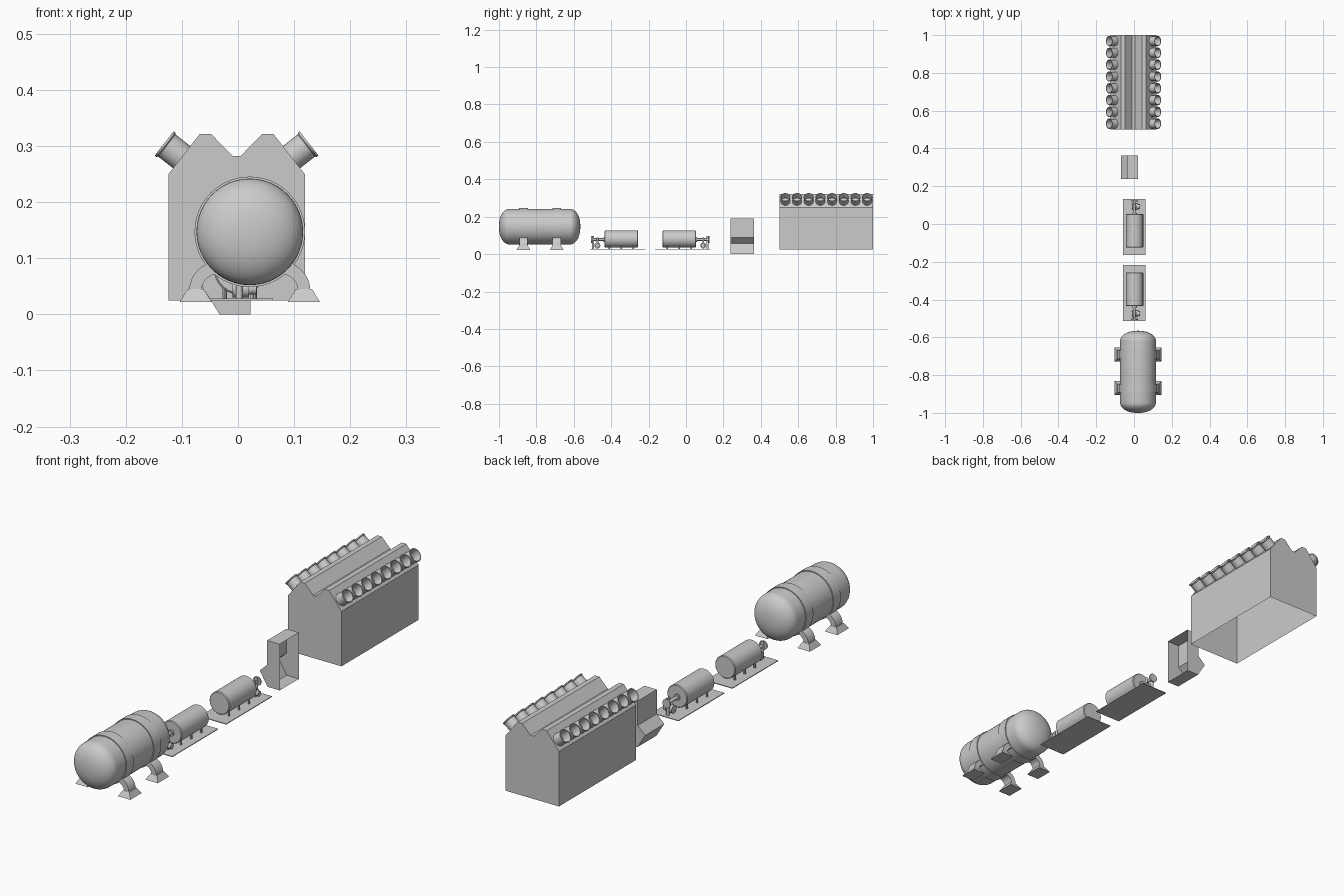
import bpy, bmesh, math
from mathutils import Vector

if "Cube" in bpy.data.objects:
    bpy.data.objects.remove(bpy.data.objects["Cube"])


def finish(name, bm, smooth=True):
    bmesh.ops.remove_doubles(bm, verts=bm.verts, dist=1e-5)
    bmesh.ops.recalc_face_normals(bm, faces=bm.faces)
    me = bpy.data.meshes.new(name)
    bm.to_mesh(me)
    bm.free()
    ob = bpy.data.objects.new(name, me)
    bpy.context.collection.objects.link(ob)
    if smooth:
        bpy.ops.object.select_all(action='DESELECT')
        ob.select_set(True)
        bpy.context.view_layer.objects.active = ob
        bpy.ops.object.shade_smooth_by_angle(angle=math.radians(35))
    return ob


def lathe(name, profile, base, axis, n=32):
    """Revolve (radius, height) pairs around an axis starting at base."""
    bm = bmesh.new()
    q = Vector((0, 0, 1)).rotation_difference(Vector(axis).normalized())
    rings = []
    for r, h in profile:
        rings.append([bm.verts.new(Vector(base) + q @ Vector((
            r * math.cos(2 * math.pi * k / n), r * math.sin(2 * math.pi * k / n), h)))
            for k in range(n)])
    for a, b in zip(rings, rings[1:]):
        for k in range(n):
            bm.faces.new((a[k], a[(k + 1) % n], b[(k + 1) % n], b[k]))
    bmesh.ops.dissolve_degenerate(bm, edges=bm.edges, dist=1e-6)
    return finish(name, bm)


def rod(name, a, b, r, n=20):
    d = Vector(b) - Vector(a)
    return lathe(name, [(0, 0), (r, 0), (r, d.length), (0, d.length)], a, d, n)


def extrude_y(name, pts, y0, y1, skip=(), smooth=False):
    """Extrude an xz outline along y with end caps; skip leaves sides open."""
    bm = bmesh.new()
    a = [bm.verts.new((x, y0, z)) for x, z in pts]
    b = [bm.verts.new((x, y1, z)) for x, z in pts]
    n = len(pts)
    bm.faces.new(a)
    bm.faces.new(b[::-1])
    for i in range(n):
        if i not in skip:
            bm.faces.new((a[i], b[i], b[(i + 1) % n], a[(i + 1) % n]))
    return finish(name, bm, smooth)


def frustum(name, x0, x1, y0, y1, z0, z1, inset=0.0):
    bm = bmesh.new()
    bmesh.ops.create_cube(bm, size=1)
    for v in bm.verts:
        i = inset if v.co.z > 0 else 0
        v.co = (x1 - i if v.co.x > 0 else x0 + i,
                y1 - i if v.co.y > 0 else y0 + i,
                z1 if v.co.z > 0 else z0)
    return finish(name, bm, False)


# Cooler building: double-ridged roof, open underneath
CX = -0.0025
half = [(0.1215, 0.025), (0.1215, 0.25), (0.066, 0.321), (0.045, 0.321), (0.007, 0.282)]
outline = [(CX + x, z) for x, z in half] + [(CX - x, z) for x, z in reversed(half)]
extrude_y("cooler_building", outline, 0.5, 1.0, skip=(9,))

# Fan shrouds in rows on the outer roof slopes
fan = [(0.025, -0.003), (0.025, 0.034), (0.0275, 0.036), (0.0275, 0.04),
       (0.024, 0.04), (0.022, 0.034), (0.022, 0.003), (0, 0.003)]
for s in (-1, 1):
    for i in range(8):
        lathe("roof_fan", fan, (CX + s * 0.0975, 0.531 + 0.0625 * i, 0.28),
              (s * 0.79, 0, 0.615), 24)

# Control console, open on its right side
console = [(0.022, 0.0), (0.022, 0.19), (-0.035, 0.19), (-0.035, 0.09),
           (-0.069, 0.058), (-0.033, 0.0)]
extrude_y("control_console", console, 0.239, 0.363, skip=(0,))

# Two mirrored pump skids
for d in (-1, 1):
    def p(x, t, z):
        return (x, -0.191 + d * t, z)

    ys = sorted((p(0, 0.026, 0)[1], p(0, 0.323, 0)[1]))
    frustum("skid_plate", -0.058, 0.062, ys[0], ys[1], 0.025, 0.028)
    lathe("skid_vessel", [(0, 0), (0.043, 0), (0.046, 0.003), (0.046, 0.175),
                          (0.043, 0.178), (0, 0.178)], p(0.003, 0.066, 0.081), (0, d, 0), 40)
    # Short support pins under the vessel
    for t in (0.09, 0.155, 0.22):
        for x in (-0.024, 0.03):
            rod("vessel_pin", p(x, t, 0.027), p(x, t, 0.05), 0.004, 10)
    # Outlet pipe, valve and pump
    rod("outlet_pipe", p(0.002, 0.24, 0.078), p(0.002, 0.312, 0.078), 0.007)
    rod("vessel_flange", p(0.002, 0.243, 0.078), p(0.002, 0.25, 0.078), 0.013)
    rod("end_flange", p(0.002, 0.31, 0.078), p(0.002, 0.316, 0.078), 0.018)
    rod("drop_pipe", p(0.002, 0.306, 0.027), p(0.002, 0.306, 0.098), 0.006)
    rod("pump_body", p(-0.01, 0.283, 0.046), p(0.02, 0.283, 0.046), 0.016)
    rod("pump_cover", p(0.02, 0.283, 0.046), p(0.033, 0.283, 0.046), 0.011)
    rod("pump_riser", p(0.012, 0.283, 0.05), p(0.012, 0.283, 0.09), 0.005)

# Storage tank with dished ends
TX, TZ, TR, Y0, Y1, DEPTH = 0.021, 0.147, 0.095, -1.0, -0.565, 0.055
L = Y1 - Y0
dish = []
for k in range(13):
    a = math.pi / 2 * k / 12
    dish.append((TR * math.sin(a) ** 0.9 if k else 0, DEPTH * (1 - math.cos(a))))
lathe("storage_tank", dish + [(r, L - h) for r, h in reversed(dish)],
      (TX, Y0, TZ), (0, 1, 0), 48)

# Bands, curved legs and feet
for y in (-0.869, -0.691):
    lathe("tank_band", [(0.093, -0.023), (0.0985, -0.023), (0.0985, 0.023), (0.093, 0.023)],
          (TX, y, TZ), (0, 1, 0), 48)
    for s in (-1, 1):
        leg = []
        for r in (0.052, 0.03):
            arc = [(0.056 + r * math.cos(a), 0.042 + r * math.sin(a))
                   for a in [math.radians(90 * k / 8) for k in range(9)]]
            leg += arc if r > 0.04 else arc[::-1]
        extrude_y("tank_leg", [(TX + s * x, z) for x, z in leg], y - 0.022, y + 0.022,
                  smooth=True)
        c = TX + s * 0.0965
        frustum("tank_foot", c - 0.0285, c + 0.0285, y - 0.037, y + 0.037, 0.022, 0.045, 0.014)
